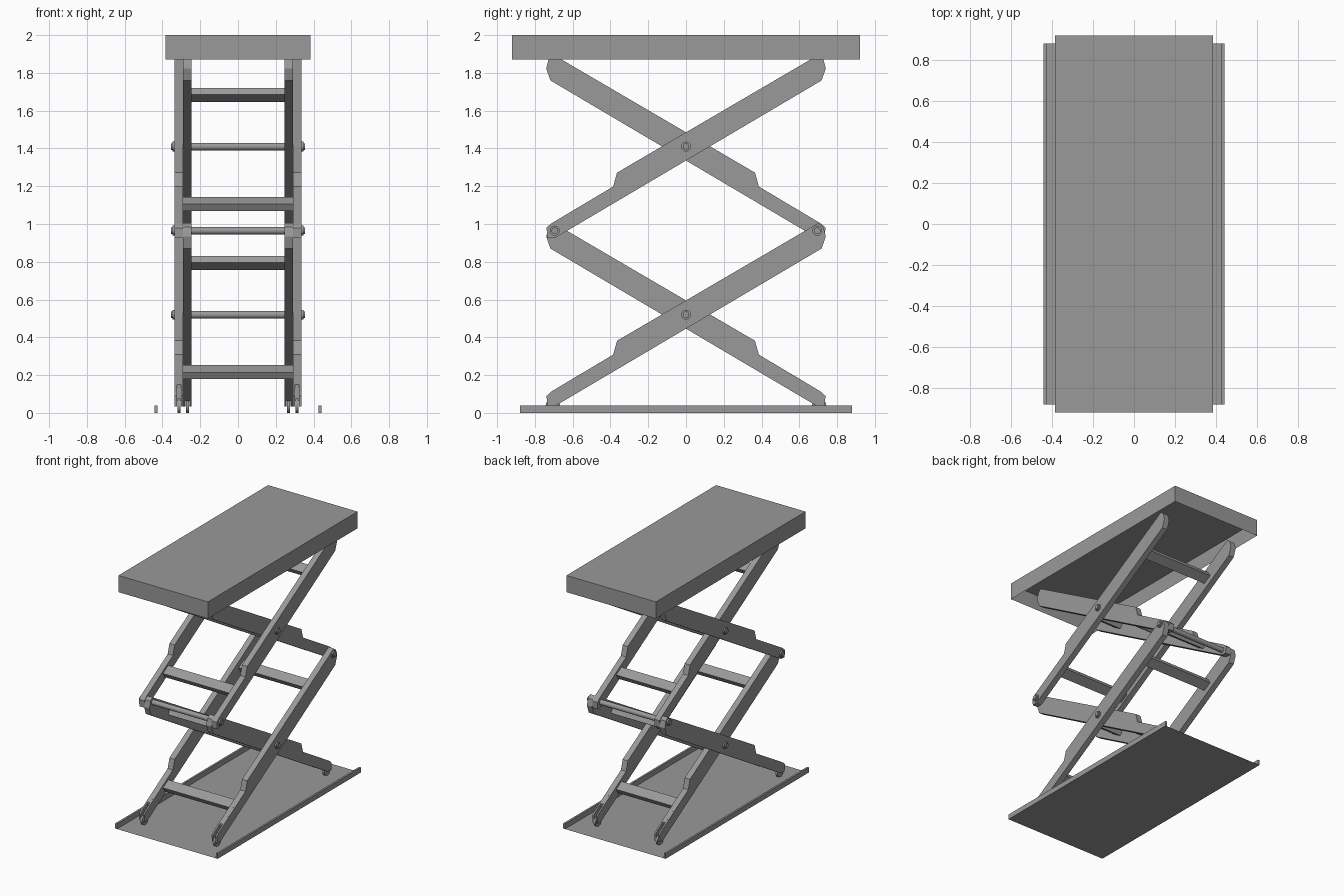
import bpy, bmesh, math
from mathutils import Matrix, Vector

cube = bpy.data.objects.get("Cube")
if cube:
    bpy.data.objects.remove(cube, do_unlink=True)

grey = bpy.data.materials.new("steel_grey")
grey.use_nodes = True
colour = (0.32, 0.32, 0.32, 1)
grey.diffuse_color = colour
grey.node_tree.nodes["Principled BSDF"].inputs["Base Color"].default_value = colour

LEVEL = 0.89            # height of one scissor stage
SLOPE = math.radians(30.4)


def finish(name, bm, smooth=False):
    bmesh.ops.recalc_face_normals(bm, faces=bm.faces)
    mesh = bpy.data.meshes.new(name)
    bm.to_mesh(mesh)
    bm.free()
    mesh.materials.append(grey)
    obj = bpy.data.objects.new(name, mesh)
    bpy.context.collection.objects.link(obj)
    if smooth:
        bpy.ops.object.select_all(action='DESELECT')
        obj.select_set(True)
        bpy.context.view_layer.objects.active = obj
        bpy.ops.object.shade_smooth_by_angle()
    return obj


def add_box(bm, centre, size, tilt=0):
    m = Matrix.Translation(centre) @ Matrix.Rotation(tilt, 4, 'X') @ Matrix.Diagonal((*size, 1))
    return bmesh.ops.create_cube(bm, size=1, matrix=m)["verts"]


def add_rod(bm, centre, radius, length):
    m = Matrix.Translation(centre) @ Matrix.Rotation(math.pi / 2, 4, 'Y')
    bmesh.ops.create_cone(bm, cap_ends=True, segments=20, radius1=radius,
                          radius2=radius, depth=length, matrix=m)


def add_slab(bm, profile, x0, x1, flip, lift):
    verts = [bm.verts.new((x0, flip * y, z + lift)) for y, z in profile]
    face = bm.faces.new(verts)
    new = bmesh.ops.extrude_face_region(bm, geom=[face])["geom"]
    bmesh.ops.translate(bm, vec=(x1 - x0, 0, 0),
                        verts=[v for v in new if isinstance(v, bmesh.types.BMVert)])


# Base sheet with a raised lip along each long side
bm = bmesh.new()
bmesh.ops.create_grid(bm, x_segments=1, y_segments=1, size=0.5,
                      matrix=Matrix.Diagonal((0.88, 1.76, 1, 1)))
finish("base_plate", bm)
for side, label in ((1, "left"), (-1, "right")):
    bm = bmesh.new()
    add_box(bm, (side * 0.434, 0, 0.02), (0.015, 1.76, 0.04))
    finish(label + "_base_lip", bm)

# Platform: a shallow tray turned upside down
bm = bmesh.new()
add_box(bm, (0, 0, 1.935), (0.77, 1.84, 0.13))
bm.faces.ensure_lookup_table()
under = min(bm.faces, key=lambda f: f.calc_center_median().z)
bmesh.ops.inset_region(bm, faces=[under], thickness=0.02)
bmesh.ops.translate(bm, vec=(0, 0, 0.11), verts=under.verts)
finish("platform", bm)

# Arm side profile: narrow lower end, step, wide upper end
body = [(0.718, 0.87), (0.74, 0.934), (0.727, 0.985), (0.70, 1.005),
        (-0.365, 0.382), (-0.386, 0.308)]
full = [(-0.69, 0.038)] + body + [(-0.715, 0.112), (-0.738, 0.09), (-0.735, 0.035)]
core = [(-0.65, 0.062)] + body + [(-0.65, 0.151)]

# Scissor arms: outer pair rises to the back, inner pair to the front
for stage, lift in (("lower", 0), ("upper", LEVEL)):
    for layer, x0, x1, flip in (("outer", 0.29, 0.335, 1), ("inner", 0.245, 0.29, -1)):
        for side, label in ((1, "left"), (-1, "right")):
            bm = bmesh.new()
            if stage == "lower":    # forked foot
                a, b = x0 + 0.012, x1 - 0.012
                for prof, p, q in ((full, x0, a), (core, a, b), (full, b, x1)):
                    add_slab(bm, prof, side * p, side * q, flip, lift)
            else:
                add_slab(bm, full, side * x0, side * x1, flip, lift)
            finish(f"{stage}_{layer}_{label}_arm", bm)

            if stage == "lower":    # roller in the fork
                bm = bmesh.new()
                add_rod(bm, (side * (x0 + x1) / 2, -flip * 0.705, 0.038), 0.038, 0.016)
                finish(f"{layer}_{label}_roller", bm, True)

        # Cross bars tie the two arms of a pair near both ends
        for end, label in ((-1, "low"), (1, "high")):
            bm = bmesh.new()
            z = 0.505 + end * 0.289
            add_box(bm, (0, flip * end * 0.465, z + lift), (2 * x0, 0.075, 0.042), flip * SLOPE)
            finish(f"{stage}_{layer}_{label}_cross_bar", bm)

# Pivot pins with washers and end caps
pins = (("lower_centre", 0, 0.52), ("upper_centre", 0, 0.52 + LEVEL),
        ("front_joint", -0.695, 0.965), ("back_joint", 0.695, 0.965))
for name, y, z in pins:
    bm = bmesh.new()
    add_rod(bm, (0, y, z), 0.02, 0.68)
    for side in (1, -1):
        add_rod(bm, (side * 0.34, y, z), 0.026, 0.012)
        add_rod(bm, (side * 0.348, y, z), 0.017, 0.012)
    finish(name + "_pin", bm, True)
